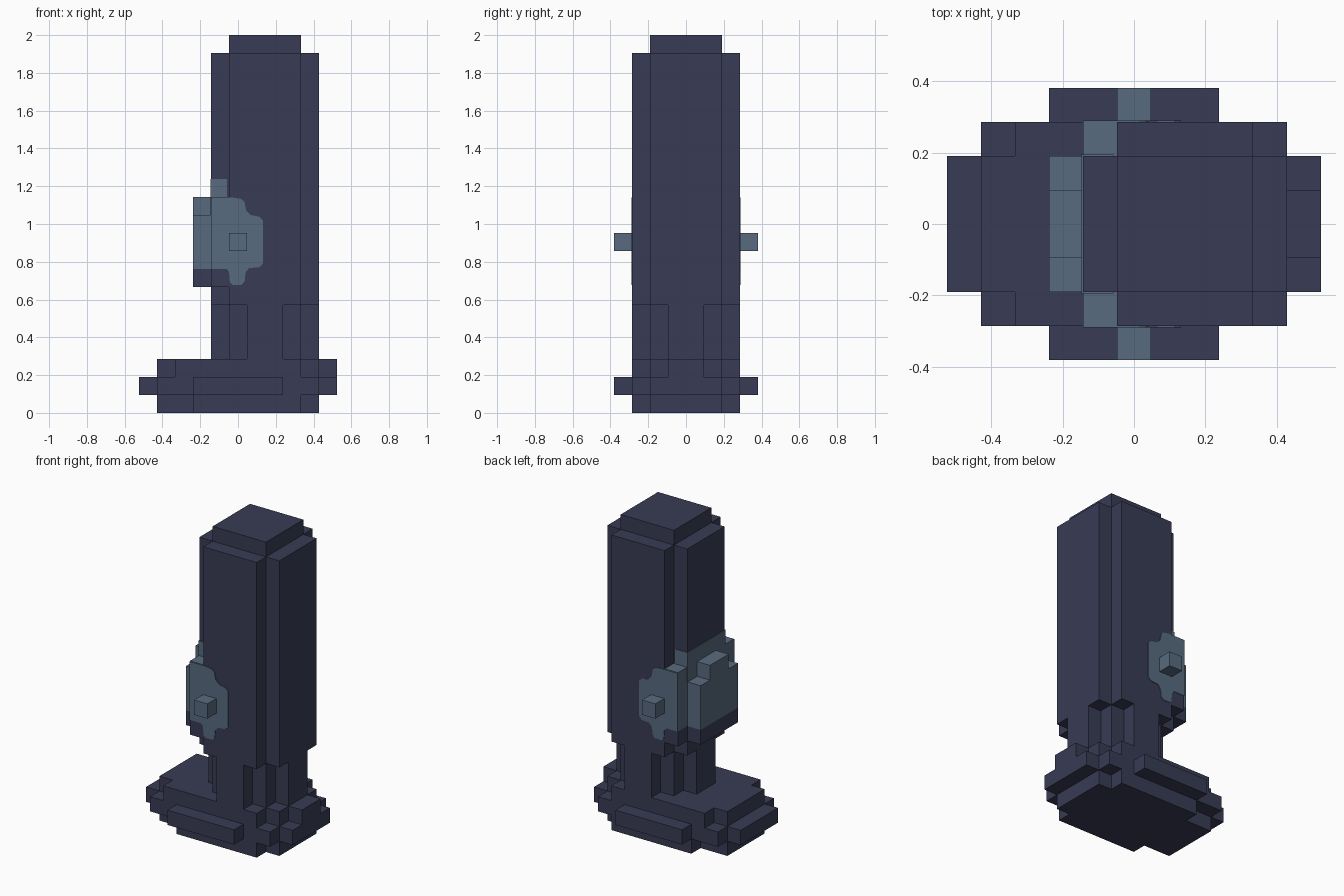
import bpy, bmesh

U = 2 / 21  # size of one block

old = bpy.data.objects.get("Cube")
if old:
    bpy.data.objects.remove(old)


def material(name, rgb):
    m = bpy.data.materials.new(name)
    m.use_nodes = True
    m.diffuse_color = (*rgb, 1)
    m.node_tree.nodes["Principled BSDF"].inputs["Base Color"].default_value = (*rgb, 1)
    return m


NAVY = material("dark navy", (0.040, 0.045, 0.090))
STEEL = material("steel blue", (0.098, 0.147, 0.212))


def extrude(name, points, lift, depth, mat):
    """Extrude a flat outline along a vector; all sizes are in blocks."""
    bm = bmesh.new()
    face = bm.faces.new([bm.verts.new([c * U for c in p]) for p in points])
    moved = bmesh.ops.extrude_face_region(bm, geom=[face])["geom"]
    offset = [c * depth * U for c in lift]
    bmesh.ops.translate(bm, vec=offset, verts=[v for v in moved if isinstance(v, bmesh.types.BMVert)])
    bmesh.ops.recalc_face_normals(bm, faces=bm.faces)
    mesh = bpy.data.meshes.new(name)
    bm.to_mesh(mesh)
    bm.free()
    mesh.materials.append(mat)
    ob = bpy.data.objects.new(name, mesh)
    bpy.context.collection.objects.link(ob)
    return ob


def box(name, x, y, z, mat=NAVY):
    pts = [(x[0], y[0], z[0]), (x[1], y[0], z[0]), (x[1], y[1], z[0]), (x[0], y[1], z[0])]
    return extrude(name, pts, (0, 0, 1), z[1] - z[0], mat)


def notched(name, outer, inner, half, arm, z):
    """Slab with square-notched corners: full x range within arm, inner x range out to half."""
    (a, b), (c, d) = outer, inner
    outline = [(c, -half), (d, -half), (d, -arm), (b, -arm), (b, arm), (d, arm),
               (d, half), (c, half), (c, arm), (a, arm), (a, -arm), (c, -arm)]
    return extrude(name, [(x, y, z[0]) for x, y in outline], (0, 0, 1), z[1] - z[0], NAVY)


# Base layers
notched("base_bottom", (-4.5, 4.5), (-2.5, 3.5), 3, 2, (0, 1))
box("base_middle", (-4.5, 4.5), (-3, 3), (1, 2))
notched("base_top", (-4.5, 4.5), (-3.5, 3.5), 3, 2, (2, 3))
box("base_end_left", (4.5, 5.5), (-2, 2), (1, 2))
box("base_end_left_step", (4.5, 5.5), (-1, 1), (2, 3))
box("base_end_right", (-5.5, -4.5), (-2, 2), (1, 2))

# Neck: core with a narrow rib on each side
box("neck_core", (-0.5, 3.5), (-2, 2), (3, 6))
for side, x in (("right", (-1.5, -0.5)), ("left", (3.5, 4.5))):
    box("neck_rib_" + side, x, (-1, 1), (3, 6))

# Tower and cap
notched("tower", (-1.5, 4.5), (-0.5, 3.5), 3, 2, (6, 20))
box("tower_cap", (-0.5, 3.5), (-2, 2), (20, 21))

# Bracket on the right side
box("bracket_foot", (-2.5, -1.5), (-2, 2), (7, 8))
box("bracket_plate", (-2.5, -1.5), (-2, 2), (8, 11), STEEL)
box("bracket_ridge", (-2.5, -1.5), (-1, 1), (11, 12), STEEL)
T = 0.04
box("bracket_band", (-1.5 - T, -0.6), (-2 - T, 2 + T), (11, 13), STEEL)

# Outline of the round-cornered side badge
BADGE = [(-1.5, 8.02), (-0.65, 8.02), (-0.5, 7.85), (-0.45, 7.25), (-0.3, 7.12),
         (0.2, 7.12), (0.37, 7.3), (0.42, 7.8), (0.62, 8.05), (1.2, 8.1), (1.38, 8.3),
         (1.38, 10.7), (1.2, 10.9), (0.7, 11.0), (0.45, 11.25), (0.36, 11.75),
         (0.15, 11.9), (-0.3, 11.97), (-1.5, 11.97)]

# Mirrored front and back details
for side, s in (("front", -1), ("back", 1)):
    def span(a, b):
        return sorted((a * s, b * s))
    box("base_bar_" + side, (-2.5, 2.5), span(3, 4), (1, 2))
    box("neck_rib_" + side, (0.5, 2.5), span(2, 3), (3, 6))
    box("corner_foot_" + side, (-1.5, -0.5), span(2, 3), (7, 8))
    box("corner_block_" + side, (-1.5, -0.5), span(2, 3), (8, 12), STEEL)
    extrude("badge_" + side, [(x, 3 * s, z) for x, z in BADGE], (0, s, 0), T, STEEL)
    box("pivot_knob_" + side, (-0.5, 0.5), span(3, 4), (9, 10), STEEL)
